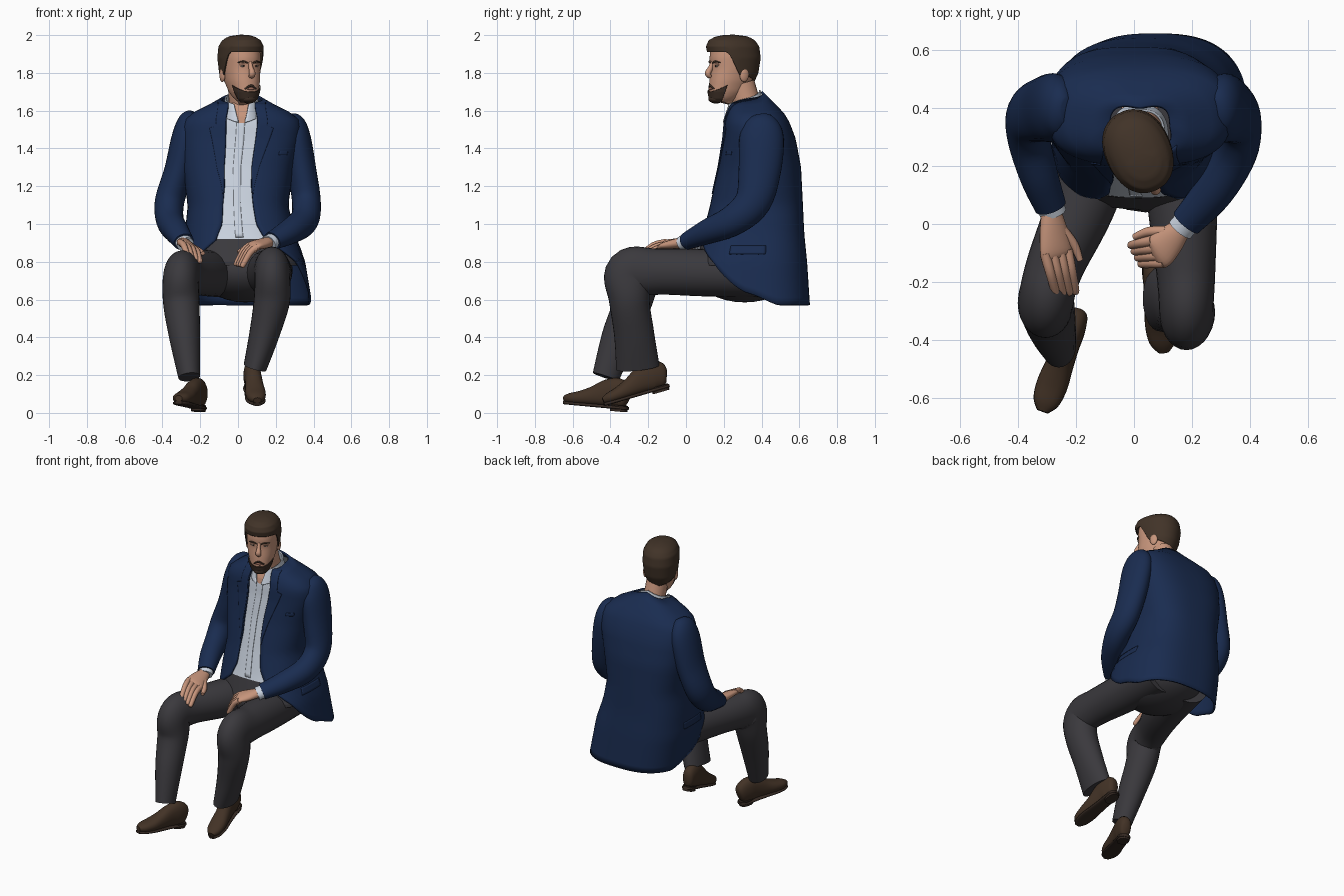
import bpy, bmesh, math
from math import pi, sin, cos, asin, radians
from mathutils import Vector, Matrix

if "Cube" in bpy.data.objects:
    bpy.data.objects.remove(bpy.data.objects["Cube"])


def material(name, *rgb):
    m = bpy.data.materials.new(name)
    m.use_nodes = True
    m.diffuse_color = (*rgb, 1)
    m.node_tree.nodes["Principled BSDF"].inputs["Base Color"].default_value = (*rgb, 1)
    return m


NAVY = material("jacket_navy", .01, .025, .08)
GREY = material("trouser_charcoal", .043, .041, .047)
SHIRT = material("shirt_pale_blue", .6, .66, .75)
SKIN = material("skin", .57, .3, .2)
HAIR = material("hair_brown", .053, .033, .021)
BEARD = material("beard_dark_brown", .042, .026, .018)
SHOE = material("shoe_brown", .055, .032, .019)
SOLE = material("sole_dark", .035, .022, .016)
LIPS = material("lips_rose", .38, .17, .12)
EYE = material("eye_white", .5, .42, .37)


def make(name, verts, faces, mat, matrix=None, thick=0):
    """Smooth mesh object, optionally thickened."""
    me = bpy.data.meshes.new(name)
    me.from_pydata([tuple(v) for v in verts], [], faces)
    bm = bmesh.new()
    bm.from_mesh(me)
    bmesh.ops.remove_doubles(bm, verts=bm.verts, dist=.0002)
    bmesh.ops.recalc_face_normals(bm, faces=bm.faces)
    bm.to_mesh(me)
    bm.free()
    me.materials.append(mat)
    me.shade_smooth()
    me.set_sharp_from_angle(angle=radians(50))
    ob = bpy.data.objects.new(name, me)
    bpy.context.scene.collection.objects.link(ob)
    if matrix:
        ob.matrix_world = matrix
    if thick:
        mod = ob.modifiers.new("thickness", "SOLIDIFY")
        mod.thickness, mod.offset = thick, 0
    return ob


def spow(v, n):
    return math.copysign(abs(v) ** (2 / n), v)


def tube(name, stations, mat, side=(1, 0, 0), n=2.0, matrix=None, steps=5, sides=20):
    """Capped limb through (x, y, z, side radius, other radius) stations."""
    st = [Vector(s) for s in stations]
    pts = []
    for i in range(len(st) - 1):
        p0, p1, p2, p3 = st[max(i - 1, 0)], st[i], st[i + 1], st[min(i + 2, len(st) - 1)]
        for k in range(steps):
            t = k / steps
            pts.append(p1 + (p2 - p0) * (t / 2) + (p0 * 2 - p1 * 5 + p2 * 4 - p3) * (t * t / 2)
                       + (p1 * 3 - p0 - p2 * 3 + p3) * (t ** 3 / 2))
    pts.append(st[-1])
    verts, faces = [], []
    for i, p in enumerate(pts):
        c = Vector(p[:3])
        t = (Vector(pts[min(i + 1, len(pts) - 1)][:3]) - Vector(pts[max(i - 1, 0)][:3])).normalized()
        a = Vector(side)
        a = (a - t * a.dot(t)).normalized()
        b = t.cross(a)
        for j in range(sides):
            q = 2 * pi * j / sides
            verts.append(c + a * (p[3] * spow(cos(q), n)) + b * (p[4] * spow(sin(q), n)))
    for i in range(len(pts) - 1):
        for j in range(sides):
            k = (j + 1) % sides
            faces.append((i * sides + j, i * sides + k, (i + 1) * sides + k, (i + 1) * sides + j))
    faces += [tuple(range(sides)), tuple(range(len(verts) - sides, len(verts)))]
    return make(name, verts, faces, mat, matrix)


def at(rows, z):
    """Interpolate table rows, which run from high to low."""
    for r, s in zip(rows, rows[1:]):
        if z >= s[0]:
            t = min(max((r[0] - z) / (r[0] - s[0]), 0), 1)
            return [p + (q - p) * t for p, q in zip(r[1:], s[1:])]
    return rows[-1][1:]


BOXY = 2.7


def shell(name, rows, mat, span, lo, hi, off=0, n=BOXY, matrix=None, thick=0, nu=48, nv=28):
    """Wrapped sheet over (z, centre, half width, back, front) rows; angle 0 is the back."""
    verts, faces = [], []
    for j in range(nv + 1):
        for i in range(nu + 1):
            f = i / nu
            a, b = span((lo(pi) + hi(pi)) / 2)
            q = a + (b - a) * f
            z = lo(q) + (hi(q) - lo(q)) * j / nv
            a, b = span(z)
            q = a + (b - a) * f
            cx, w, back, front = at(rows, z)
            verts.append((cx + (w + off) * spow(sin(q), n),
                          (back + front) / 2 + ((back - front) / 2 + off) * spow(cos(q), n), z))
    m = nu + 1
    for j in range(nv):
        for i in range(nu):
            faces.append((j * m + i, j * m + i + 1, (j + 1) * m + i + 1, (j + 1) * m + i))
    return make(name, verts, faces, mat, matrix, thick)


def ball(name, loc, size, mat, matrix=Matrix()):
    bm = bmesh.new()
    bmesh.ops.create_uvsphere(bm, u_segments=24, v_segments=16, radius=1)
    verts = [Vector(loc) + v.co * Vector(size) for v in bm.verts]
    faces = [tuple(v.index for v in f.verts) for f in bm.faces]
    bm.free()
    return make(name, verts, faces, mat, matrix)


def flat(z):
    return lambda q: z


def whole(z):
    return -pi, pi


# Torso: shirt, waist and open jacket share one body table
body = [(1.71, .02, .08, .39, .29), (1.66, .02, .105, .44, .26), (1.62, .02, .185, .48, .235),
        (1.57, .02, .285, .525, .215), (1.53, .02, .31, .545, .207), (1.45, .015, .312, .575, .2),
        (1.3, 0, .29, .603, .175), (1.1, 0, .26, .613, .13), (.95, .01, .285, .62, .09),
        (.8, .035, .315, .635, .04), (.57, .073, .315, .65, .05)]
opening = [(1.62, .07), (1.55, .083), (1.35, .073), (1.2, .07), (1, .09), (.9, .14), (.8, .22)]


def edge(z, extra=0):
    w = at(opening, z)[0] + extra
    return pi - asin(min(w / at(body, z)[1], 1) ** (BOXY / 2))


def hem(q):
    return .57 + .27 * max(0, (abs(q) - 1.42) / 1.33) ** 1.5


shell("shirt", body, SHIRT, whole, flat(.91), flat(1.64), -.014)
shell("shirt_placket", body, SHIRT, lambda z: (pi - .02, pi + .04), flat(.93), flat(1.56), -.012, thick=.003, nu=4)
shell("open_neckline", body, SKIN, lambda z: (pi - (z - 1.53) * 3, pi + (z - 1.53) * 3),
      flat(1.535), flat(1.64), -.008, nu=8)
shell("trouser_waist", body, GREY, whole, flat(.78), flat(.92), -.01)
shell("jacket", body, NAVY, lambda z: (-edge(z), edge(z)), hem, lambda q: 1.7 - .02 * abs(q), thick=.012, nu=64)

# Lapels, pockets
for s, word in ((1, "left"), (-1, "right")):
    def lapel(z):
        k = .085 * (z - 1.14) / .37 if z < 1.51 else .05
        return s * edge(z), s * edge(z, k)
    shell(word + "_lapel", body, NAVY, lapel, flat(1.16), flat(1.64), .008, thick=.005, nu=8, nv=40)
    shell(word + "_pocket_flap", body, NAVY, lambda z: (s * 1.4, s * 1.85), flat(.84), flat(.885),
          .006, thick=.003, nu=10, nv=4)
shell("breast_pocket", body, NAVY, lambda z: (2.25, 2.5), flat(1.365), flat(1.385), .006, thick=.003, nu=6, nv=3)


# Shirt collar
def collar_span(z):
    gap = .14 + max(0, z - 1.55) * 3
    return gap - pi, pi - gap


collar = [(1.71, .018, .078, .39, .25), (1.62, .018, .09, .41, .22), (1.52, .02, .105, .42, .193)]
shell("shirt_collar", collar, SHIRT, collar_span, lambda q: 1.63 - .032 * abs(q),
      lambda q: 1.71 - .026 * abs(q), n=2.3, thick=.008)

# Arms
arms = {
    "right": [(-.23, .39, 1.583, .025, .045), (-.25, .395, 1.55, .062, .09), (-.272, .4, 1.46, .078, .118),
              (-.315, .395, 1.28, .076, .112), (-.362, .37, 1.12, .078, .098), (-.36, .285, 1.02, .073, .082),
              (-.325, .16, .96, .066, .066), (-.287, .06, .905, .055, .048)],
    "left": [(.27, .39, 1.568, .025, .045), (.29, .395, 1.535, .062, .09), (.31, .4, 1.45, .076, .118),
             (.338, .39, 1.28, .077, .112), (.362, .355, 1.12, .076, .096), (.35, .25, 1.02, .075, .082),
             (.275, .115, .96, .07, .066), (.18, .005, .91, .056, .046)]}
for word, path in arms.items():
    tube(word + "_sleeve", path, NAVY, sides=28)
    end, prev = Vector(path[-1]), Vector(path[-2])
    step = (end - prev) * .22
    tube(word + "_shirt_cuff", [tuple(end - step)[:3] + (.047, .039), tuple(end + step)[:3] + (.047, .039)], SHIRT)


# Hands
def hand(word, wrist, knuckle, tip, across, thumb, thumb_side):
    wrist, knuckle, tip, thumb = map(Vector, (wrist, knuckle, tip, thumb))
    across = Vector(across).normalized()
    mid = (wrist + knuckle) / 2
    tube(word + "_palm", [(*wrist, .035, .028), (*mid, .052, .027), (*knuckle, .06, .022),
                          (*(knuckle + (tip - knuckle) * .15), .055, .013)], SKIN, across)
    for i in range(4):
        o = across * ((i - 1.5) * .029)
        base, end = knuckle + o, tip + o * .85
        bend = (base + end) / 2 + Vector((0, 0, .018))
        tube(word + "_finger", [(*base, .018, .019), (*bend, .017, .017), (*end, .014, .014),
                                (*(end + (end - bend) * .15), .005, .005)], SKIN, across, sides=10)
    root = mid + across * (.032 * thumb_side)
    tube(word + "_thumb", [(*root, .02, .02), (*((root + thumb) / 2 + across * (.01 * thumb_side)), .018, .017),
                           (*thumb, .011, .011)], SKIN, (0, 0, 1), sides=10)


hand("right", (-.285, .045, .9), (-.268, -.095, .885), (-.235, -.235, .82), (.85, .15, -.4), (-.185, -.125, .845), 1)
hand("left", (.165, -.012, .905), (.085, -.095, .885), (.008, -.105, .785), (.45, -.85, -.1), (.0, -.045, .85), -1)

# Trousers
ball("trouser_seat", (.04, .31, .755), (.25, .27, .17), GREY)
legs = {
    "left": [(.15, .45, .73, .13, .12), (.165, .1, .742, .122, .125), (.178, -.16, .748, .102, .122),
             (.18, -.295, .735, .093, .134), (.18, -.3, .6, .096, .108), (.14, -.275, .42, .08, .106),
             (.09, -.255, .24, .062, .115)],
    "right": [(-.07, .45, .73, .13, .12), (-.17, .1, .74, .12, .122), (-.27, -.14, .742, .1, .115),
              (-.302, -.255, .715, .095, .132), (-.3, -.285, .58, .096, .102), (-.282, -.355, .4, .082, .092),
              (-.258, -.425, .19, .058, .072)]}
for word, path in legs.items():
    tube(word + "_trouser_leg", path, GREY, steps=7, sides=28)

# Shoes: heel at the local origin, toe along -y
upper = [(0, .005, .075, .02, .035), (0, -.01, .08, .036, .06), (0, -.06, .097, .045, .08),
         (0, -.12, .092, .045, .072), (0, -.19, .072, .049, .052), (0, -.26, .056, .054, .038),
         (0, -.32, .048, .045, .028), (0, -.355, .044, .02, .015)]
for word, loc, yaw, pitch in (("right", (-.195, -.315, .002), -20, -5), ("left", (.065, -.088, .122), 6, 16)):
    m = Matrix.Translation(loc) @ Matrix.Rotation(radians(yaw), 4, "Z") @ Matrix.Rotation(radians(pitch), 4, "X")
    tube(word + "_shoe", upper, SHOE, n=2.3, matrix=m)
    tube(word + "_sole", [(0, p[1], .022, p[3], .009) for p in upper], SOLE, n=3, matrix=m)
    tube(word + "_heel", [(0, -.045, .002, .036, .046), (0, -.045, .035, .038, .048)], SOLE, n=2.5, matrix=m)

# Head: built facing -y, then turned to its left
tube("neck", [(.02, .36, 1.54, .075, .08), (.018, .325, 1.63, .068, .073), (.015, .29, 1.74, .068, .075)], SKIN)
H = Matrix.Translation((.015, .25, 0)) @ Matrix.Rotation(radians(24), 4, "Z")
skull = [(1.985, 0, .03, .05, -.04), (1.965, 0, .075, .1, -.1), (1.93, 0, .094, .13, -.122), (1.88, 0, .098, .135, -.128),
         (1.82, 0, .096, .125, -.123), (1.76, 0, .088, .1, -.13), (1.7, 0, .072, .06, -.134),
         (1.665, 0, .055, .02, -.128), (1.645, 0, .036, -.02, -.112)]
mane = [(2, 0, .0, .0, .0), (1.998, 0, .035, .045, -.05), (1.988, 0, .065, .085, -.1), (1.97, 0, .091, .115, -.132),
        (1.94, 0, .108, .137, -.144), (1.88, 0, .111, .145, -.132), (1.8, 0, .102, .132, -.115),
        (1.72, 0, .08, .095, -.1)]
tube("jaw_underside", [(0, -.06, 1.643, .034, .045), (0, -.05, 1.68, .05, .06)], SKIN, matrix=H)
shell("head", skull, SKIN, whole, flat(1.645), flat(1.985), n=2.2, matrix=H)


def hairline(q):
    a = abs(q)
    return 1.735 + .055 * min(a / 1.5, 1) + .12 * min(max((a - 1.7) / .4, 0), 1)


shell("hair", mane, HAIR, whole, hairline, flat(2), n=2.2, matrix=H, thick=.006, nu=64)
shell("beard", skull, BEARD, lambda z: (1.95, 2 * pi - 1.95), flat(1.643),
      lambda q: 1.7 + .035 * min(abs(q - pi) / 1.2, 1) ** 2, .005, n=2.2, matrix=H, thick=.006)
ball("chin_beard", (0, -.1, 1.662), (.042, .04, .024), BEARD, H)
tube("moustache", [(-.033, -.124, 1.714, .004, .004), (0, -.134, 1.733, .006, .006), (.033, -.124, 1.714, .004, .004)],
     BEARD, (0, 0, 1), matrix=H)
ball("lips", (0, -.13, 1.716), (.024, .01, .007), LIPS, H)
tube("nose", [(0, -.118, 1.855, .01, .012), (0, -.132, 1.825, .012, .014), (0, -.147, 1.797, .018, .016),
              (0, -.134, 1.778, .014, .01)], SKIN, matrix=H)
for s, word in ((1, "left"), (-1, "right")):
    ball(word + "_ear", (s * .098, .02, 1.79), (.013, .026, .038), SKIN, H)
    ball(word + "_eye", (s * .037, -.113, 1.836), (.014, .007, .005), EYE, H)
    ball(word + "_iris", (s * .037, -.118, 1.836), (.005, .003, .005), SOLE, H)
    tube(word + "_brow", [(s * .014, -.126, 1.852, .004, .004), (s * .038, -.121, 1.86, .005, .005),
                          (s * .064, -.104, 1.855, .003, .004)], HAIR, (0, 0, 1), matrix=H)
    tube(word + "_eyelid", [(s * .02, -.118, 1.843, .004, .004), (s * .037, -.117, 1.845, .005, .004),
                            (s * .056, -.108, 1.842, .004, .004)], SKIN, (0, 0, 1), matrix=H)
